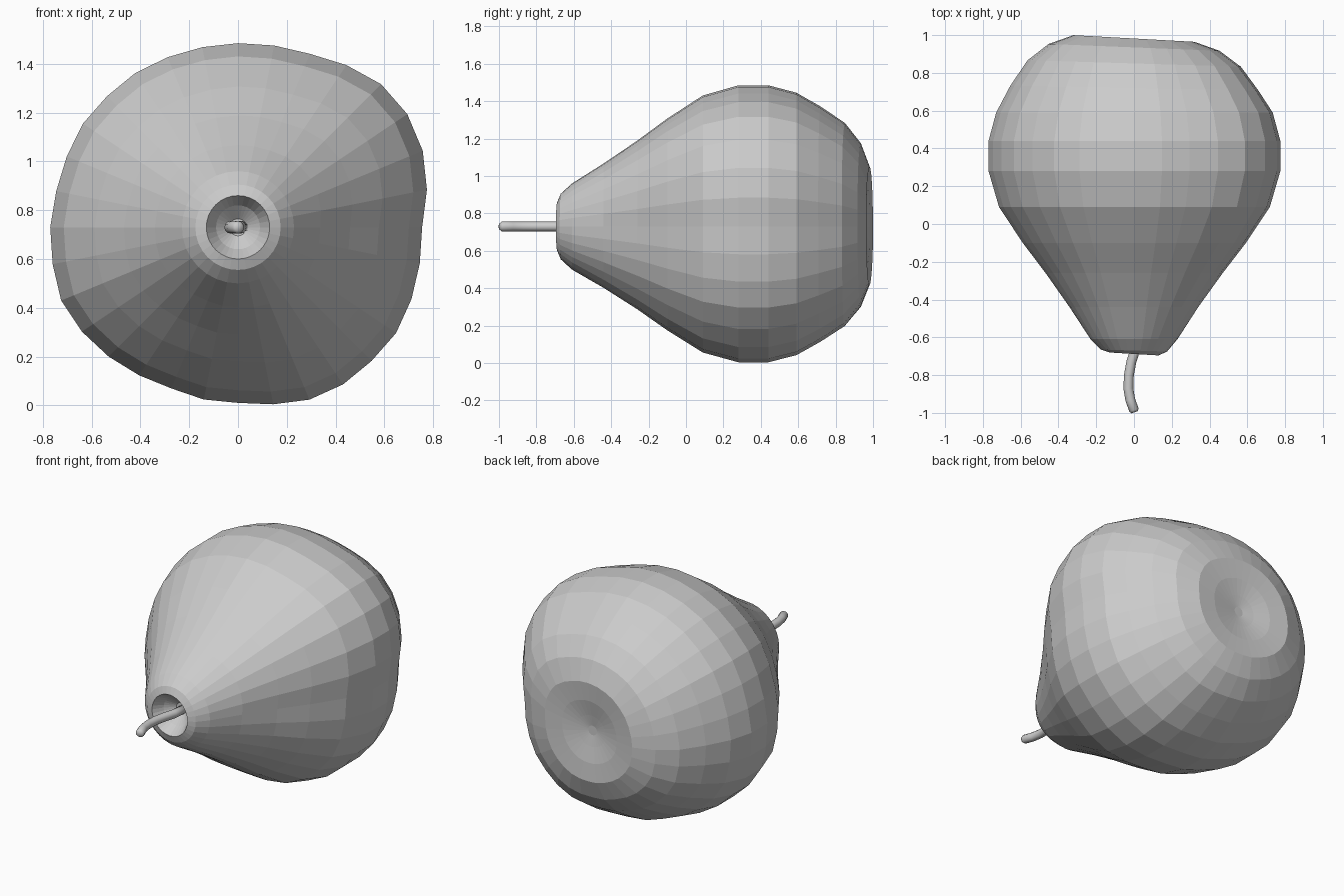
import bpy, bmesh, math
from mathutils import Vector

if "Cube" in bpy.data.objects:
    bpy.data.objects.remove(bpy.data.objects["Cube"])

CZ = 0.73   # height of the pear's long axis

# Outline radius every 11.25 degrees (from +x toward +z), at the widest ring
OUTLINE = [.755, .79, .82, .835, .83, .80, .77, .76,
           .755, .753, .755, .76, .76, .765, .76, .76,
           .77, .775, .785, .77, .75, .73, .715, .72,
           .72, .74, .765, .775, .775, .78, .77, .76]
N = len(OUTLINE)

# Profile along the axis: y, radius, share of the lumpy outline, tilt in x
PROFILE = [(-.57, .035, 0, 0), (-.62, .09, 0, 0), (-.688, .13, 0, .06),
           (-.67, .175, 0, .03), (-.61, .23, 0, 0),
           (-.44, .34, .6, 0), (-.26, .465, .9, 0), (-.1, .585, 1, 0),
           (.09, .71, 1, 0), (.28, .765, 1, 0), (.44, .765, 1, 0),
           (.59, .725, 1, 0), (.72, .65, 1, .02), (.85, .56, .9, .03),
           (.935, .45, .8, .04), (.982, .32, .6, .055),
           (.972, .2, .4, .05), (.952, .1, .2, .03), (.94, .03, 0, 0)]


def new_object(name, bm):
    bmesh.ops.recalc_face_normals(bm, faces=bm.faces)
    mesh = bpy.data.meshes.new(name)
    bm.to_mesh(mesh)
    bm.free()
    obj = bpy.data.objects.new(name, mesh)
    bpy.context.collection.objects.link(obj)
    return obj


def loft(name, rings):
    """Skin a list of point rings and cap both ends."""
    bm = bmesh.new()
    loops = [[bm.verts.new(p) for p in ring] for ring in rings]
    for a, b in zip(loops, loops[1:]):
        for i in range(len(a)):
            j = (i + 1) % len(a)
            bm.faces.new((a[i], a[j], b[j], b[i]))
    bm.faces.new(loops[0])
    bm.faces.new(loops[-1][::-1])
    return new_object(name, bm)


# Pear body with sunken stem socket and shallow rear dimple
rings = []
for y, r, lump, tilt in PROFILE:
    ring = []
    for i, out in enumerate(OUTLINE):
        a = math.tau * i / N
        rr = r * (1 + lump * (out / .765 - 1))
        x = rr * math.cos(a)
        ring.append((x, y - tilt * x, CZ + rr * math.sin(a)))
    rings.append(ring)
loft("pear_body", rings)

# Curved stem
path = [Vector(p) for p in [(.02, -.54), (.008, -.66), (-.014, -.73), (-.027, -.80),
                            (-.03, -.87), (-.02, -.93), (.0, -.985)]]
rings = []
for k, p in enumerate(path):
    d = (path[min(k + 1, len(path) - 1)] - path[max(k - 1, 0)]).normalized()
    side = Vector((-d.y, d.x))
    ring = []
    for i in range(12):
        a = math.tau * i / 12
        q = p + side * (.026 * math.cos(a))
        ring.append((q.x, q.y, CZ + .026 * math.sin(a)))
    rings.append(ring)
# Rounded tip
tip = path[-1] + (path[-1] - path[-2]).normalized() * .012
rings.append([(tip.x + (x - path[-1].x) * .65, tip.y + (y - path[-1].y) * .65,
               CZ + (z - CZ) * .65) for x, y, z in rings[-1]])
stem = loft("stem", rings)
stem.data.shade_smooth()
